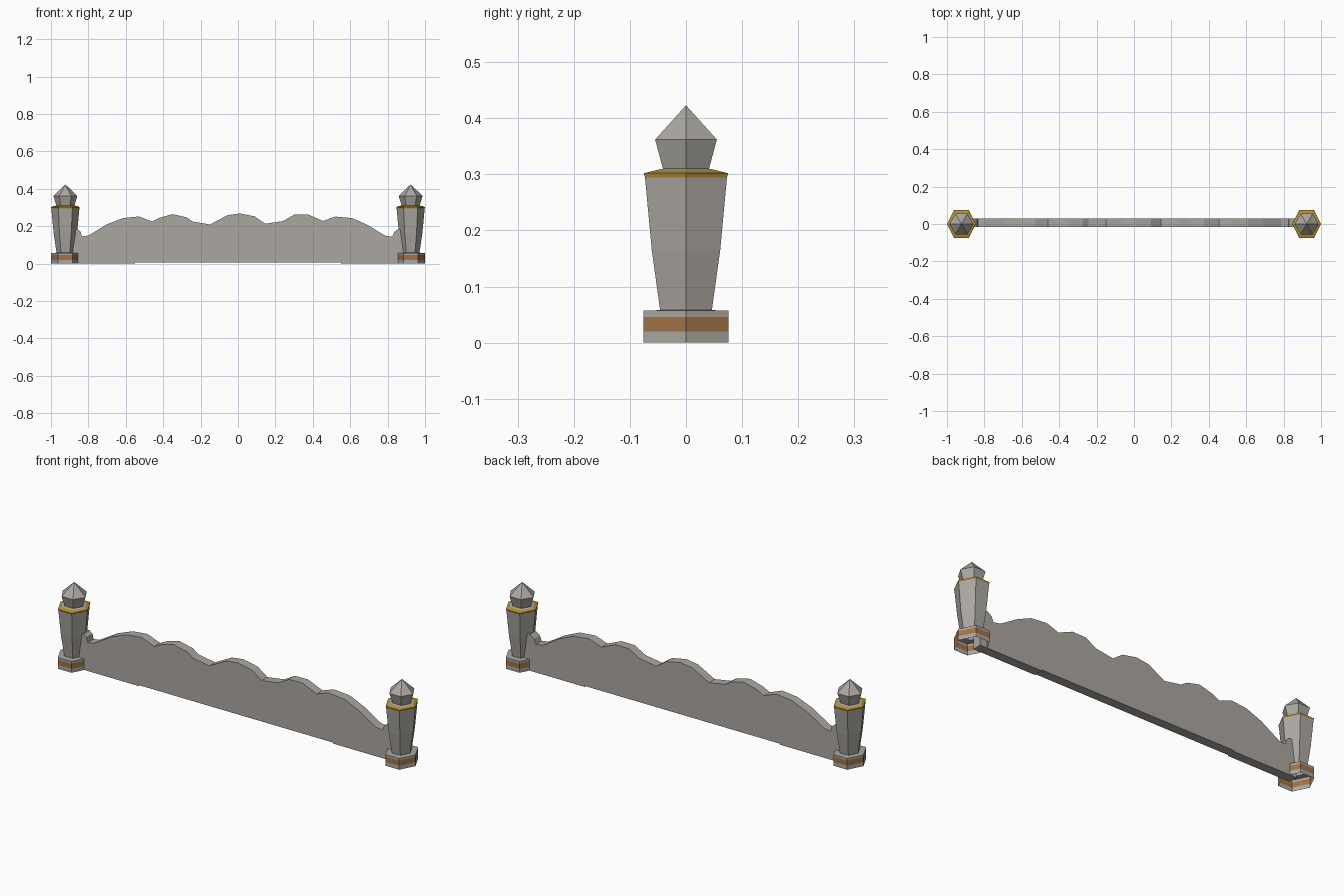
import bpy, bmesh, math

if "Cube" in bpy.data.objects:
    bpy.data.objects.remove(bpy.data.objects["Cube"])

def material(name, rgb):
    m = bpy.data.materials.new(name)
    m.diffuse_color = (*rgb, 1)
    m.use_nodes = True
    m.node_tree.nodes["Principled BSDF"].inputs["Base Color"].default_value = m.diffuse_color
    return m

stone = material("grey stone", (0.41, 0.39, 0.36))
copper = material("copper band", (0.36, 0.17, 0.065))
gold = material("gold rim", (0.45, 0.27, 0.035))
MATS = [stone, copper, gold]

def make_object(name, bm):
    bmesh.ops.recalc_face_normals(bm, faces=bm.faces)
    me = bpy.data.meshes.new(name)
    bm.to_mesh(me)
    bm.free()
    for m in MATS:
        me.materials.append(m)
    ob = bpy.data.objects.new(name, me)
    bpy.context.collection.objects.link(ob)
    return ob

def hex_part(name, cx, rings):
    """Stack of hexagons: (half x, half y, z, material of the strip above)."""
    bm = bmesh.new()
    loops = []
    for hx, hy, z, _ in rings:
        if hx == 0:
            loops.append([bm.verts.new((cx, 0, z))])
        else:
            loops.append([bm.verts.new((cx + hx * math.cos(math.radians(60 * i)),
                                        hy / 0.866 * math.sin(math.radians(60 * i)), z))
                          for i in range(6)])
    for k in range(len(loops) - 1):
        a, b = loops[k], loops[k + 1]
        for i in range(6):
            j = (i + 1) % 6
            f = bm.faces.new((a[i], a[j], b[0]) if len(b) == 1 else (a[i], a[j], b[j], b[i]))
            f.material_index = rings[k][3]
    return make_object(name, bm)

for side, cx in (("left", -0.923), ("right", 0.923)):
    # open-bottomed plinth with copper band
    hex_part(side + "_post_base", cx, [
        (0.077, 0.076, 0, 0), (0.077, 0.076, 0.02, 1), (0.077, 0.076, 0.046, 0),
        (0.077, 0.076, 0.057, 0), (0.046, 0.046, 0.058, 0)])
    # flaring shaft with gold rim
    hex_part(side + "_post_shaft", cx, [
        (0.047, 0.046, 0.057, 0), (0.063, 0.061, 0.165, 0), (0.075, 0.073, 0.294, 2),
        (0.077, 0.075, 0.302, 2), (0.064, 0.055, 0.307, 0), (0.048, 0.041, 0.310, 0)])
    # pointed finial
    hex_part(side + "_post_finial", cx, [
        (0.048, 0.041, 0.310, 0), (0.064, 0.055, 0.362, 0), (0, 0, 0.423, 0)])

# wavy-topped wall slab
top = [(-0.9, 0.185), (-0.857, 0.183), (-0.84, 0.168), (-0.835, 0.145), (-0.80, 0.15),
       (-0.70, 0.21), (-0.615, 0.243), (-0.53, 0.252), (-0.46, 0.225), (-0.42, 0.245),
       (-0.35, 0.264), (-0.275, 0.247), (-0.243, 0.225), (-0.15, 0.209), (-0.055, 0.259),
       (0.01, 0.268), (0.09, 0.252), (0.145, 0.213), (0.24, 0.227), (0.30, 0.261),
       (0.375, 0.262), (0.455, 0.228), (0.52, 0.251), (0.61, 0.243), (0.69, 0.208),
       (0.785, 0.15), (0.825, 0.143), (0.835, 0.168), (0.858, 0.185), (0.9, 0.185)]
bottom = [(0.9, 0), (0.55, 0), (0.55, 0.005), (-0.55, 0.005), (-0.55, 0), (-0.9, 0)]
bm = bmesh.new()
face = bm.faces.new([bm.verts.new((x, -0.017, z)) for x, z in top + bottom])
ext = bmesh.ops.extrude_face_region(bm, geom=[face], use_keep_orig=True)
bmesh.ops.translate(bm, vec=(0, 0.047, 0),
                    verts=[g for g in ext["geom"] if isinstance(g, bmesh.types.BMVert)])
make_object("wavy_wall", bm)
